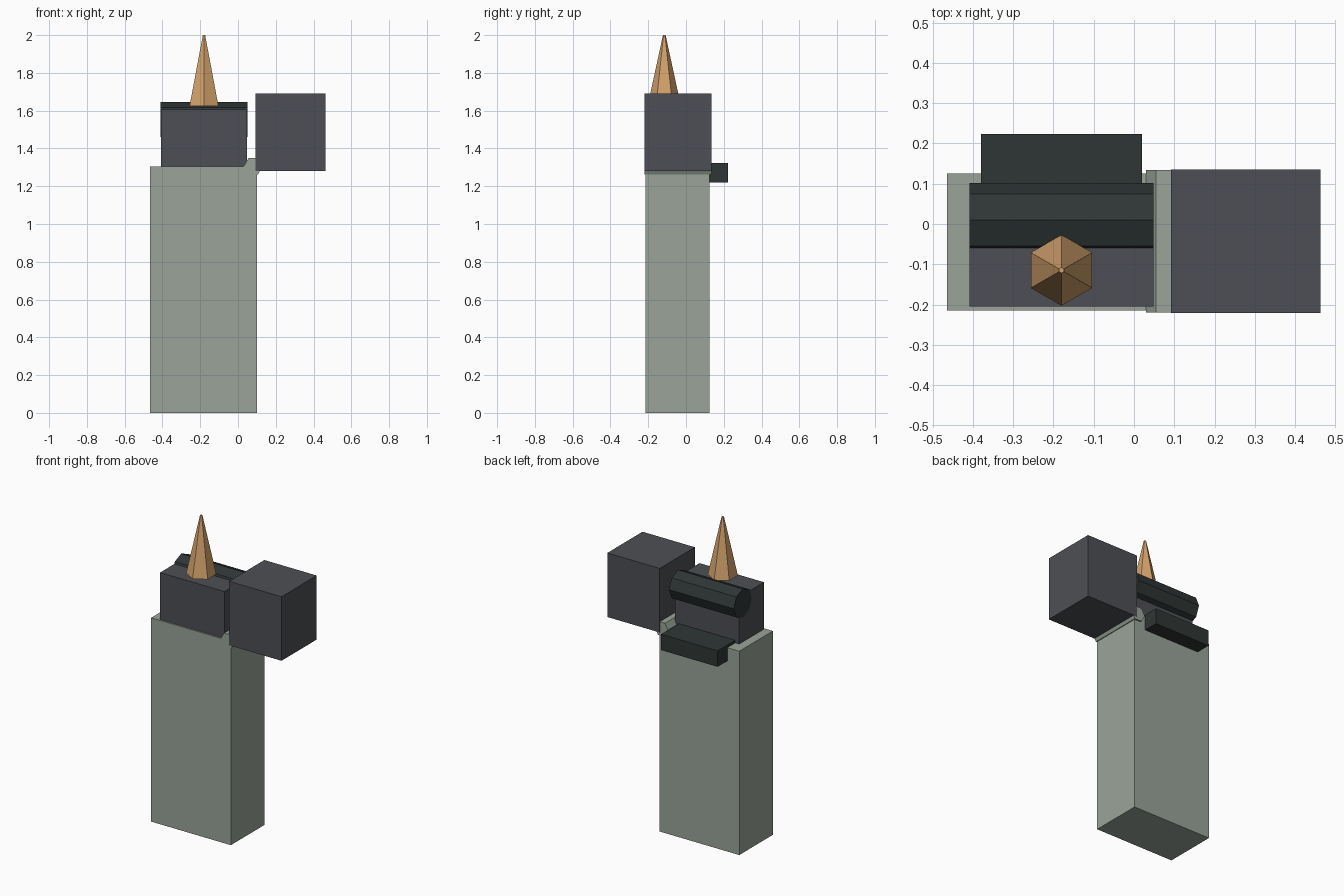
import bpy, bmesh, math
from mathutils import Matrix, Vector

if "Cube" in bpy.data.objects:
    bpy.data.objects.remove(bpy.data.objects["Cube"])


def material(name, rgb):
    m = bpy.data.materials.new(name)
    m.diffuse_color = (*rgb, 1.0)
    m.use_nodes = True
    m.node_tree.nodes["Principled BSDF"].inputs["Base Color"].default_value = m.diffuse_color
    return m


case_grey = material("case grey-green", (0.32, 0.37, 0.32))
slate = material("slate grey", (0.074, 0.078, 0.09))
dark = material("dark green-black", (0.028, 0.037, 0.036))
orange = material("flame orange", (0.65, 0.36, 0.15))


def finish(name, bm, mat):
    bmesh.ops.recalc_face_normals(bm, faces=bm.faces)
    mesh = bpy.data.meshes.new(name)
    bm.to_mesh(mesh)
    bm.free()
    mesh.materials.append(mat)
    bpy.context.collection.objects.link(bpy.data.objects.new(name, mesh))


def box(name, lo, hi, mat):
    lo, hi = Vector(lo), Vector(hi)
    bm = bmesh.new()
    bmesh.ops.create_cube(bm, size=1,
                          matrix=Matrix.Translation((lo + hi) / 2) @ Matrix.Diagonal((*(hi - lo), 1)))
    finish(name, bm, mat)


def prism(name, center, sides, r1, r2, depth, mat, rot=None, spin=0.0):
    """Faceted cylinder or cone along z, spun about its axis and then rotated."""
    bm = bmesh.new()
    bmesh.ops.create_cone(bm, cap_ends=True, segments=sides, radius1=r1, radius2=r2, depth=depth)
    m = Matrix.Translation(center) @ (rot or Matrix()) @ Matrix.Rotation(spin, 4, 'Z')
    bmesh.ops.transform(bm, matrix=m, verts=bm.verts)
    # put the first vertex direction where intended
    finish(name, bm, mat)


# Case, chimney and open lid
box("case", (-0.465, -0.215, 0), (0.10, 0.125, 1.305), case_grey)
box("chimney", (-0.408, -0.205, 1.28), (0.048, 0.045, 1.606), slate)
box("lid", (0.092, -0.221, 1.28), (0.463, 0.135, 1.69), slate)

# Thumb lever behind the chimney
box("thumb_lever", (-0.38, 0.03, 1.22), (0.02, 0.223, 1.322), dark)

# Octagonal spark wheel, corner upward, along x
prism("spark_wheel", (-0.18, 0.01, 1.553), 8, 0.092, 0.092, 0.458, dark,
      Matrix.Rotation(math.pi / 2, 4, 'Y'))

# Hexagonal hinge, corners left and right, along y
prism("hinge", (0.08, -0.043, 1.305), 6, 0.05, 0.05, 0.354, case_grey,
      Matrix.Rotation(math.pi / 2, 4, 'X'), math.pi / 2)

# Six-sided flame, corners front and back
prism("flame", (-0.18, -0.115, 1.813), 6, 0.088, 0.007, 0.374, orange)
